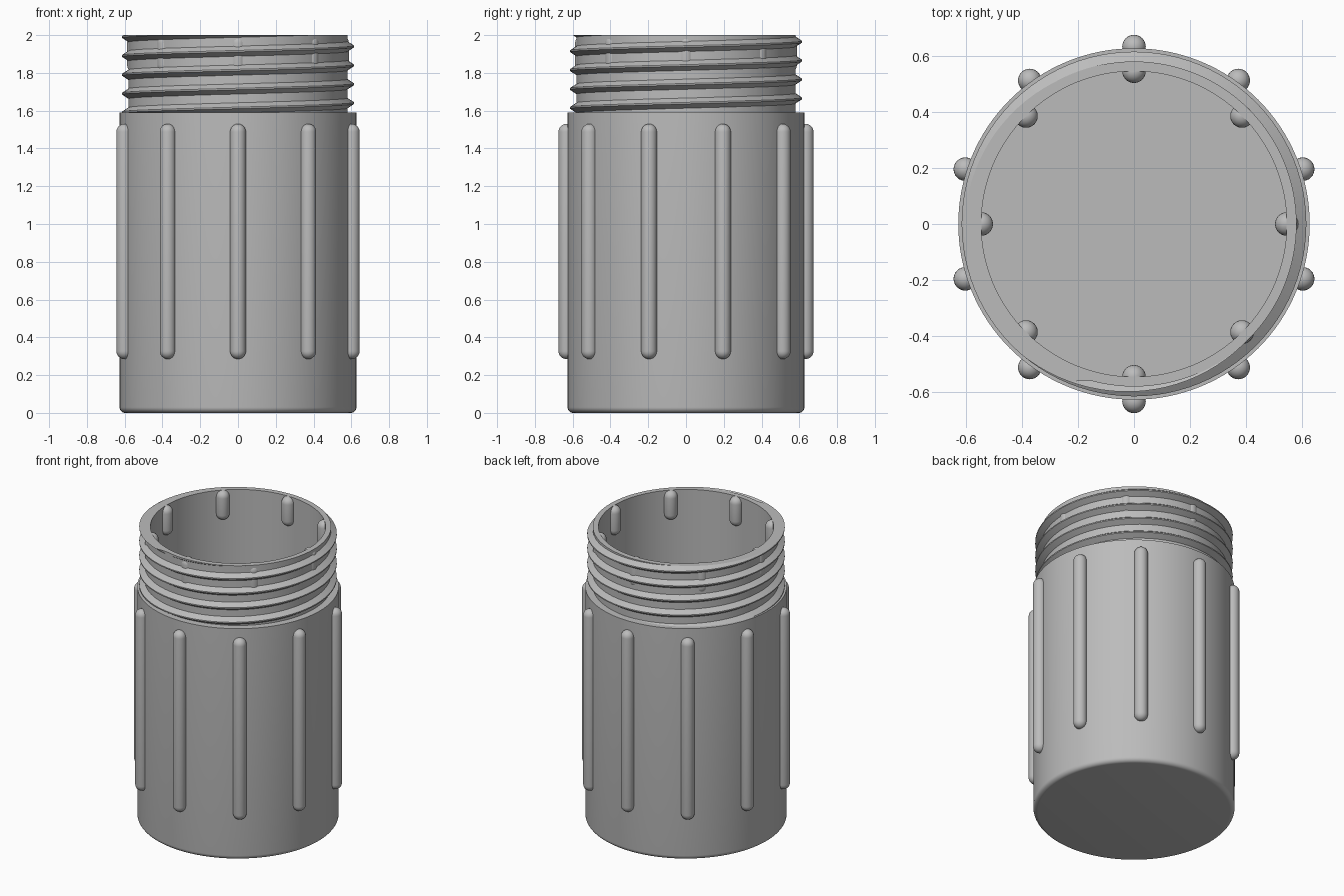
import bpy, bmesh, math
from mathutils import Vector

cube = bpy.data.objects.get("Cube")
if cube:
    bpy.data.objects.remove(cube, do_unlink=True)

grey = bpy.data.materials.new("plain_grey")
grey.use_nodes = True
colour = (0.5, 0.5, 0.5, 1)
grey.diffuse_color = colour
grey.node_tree.nodes["Principled BSDF"].inputs["Base Color"].default_value = colour


def finish(bm, name, angle=30):
    """Turn a bmesh into a smooth shaded object with sharp creases."""
    bmesh.ops.recalc_face_normals(bm, faces=bm.faces)
    mesh = bpy.data.meshes.new(name)
    bm.to_mesh(mesh)
    bm.free()
    mesh.materials.append(grey)
    obj = bpy.data.objects.new(name, mesh)
    bpy.context.collection.objects.link(obj)
    bpy.ops.object.select_all(action='DESELECT')
    obj.select_set(True)
    bpy.context.view_layer.objects.active = obj
    bpy.ops.object.shade_smooth_by_angle(angle=math.radians(angle))
    return obj


def lathe(name, profile, steps):
    """Revolve (radius, height) points around the z axis."""
    bm = bmesh.new()
    verts = [bm.verts.new((r, 0, z)) for r, z in profile]
    edges = [bm.edges.new(pair) for pair in zip(verts, verts[1:])]
    bmesh.ops.spin(bm, geom=verts + edges, cent=(0, 0, 0), axis=(0, 0, 1),
                   angle=math.tau, steps=steps)
    bmesh.ops.remove_doubles(bm, verts=bm.verts, dist=0.0001)
    return finish(bm, name)


def arc(r, z, radius, start, end, steps=6):
    """Points of a circular arc, angles in degrees."""
    angles = [math.radians(start + (end - start) * i / steps) for i in range(steps + 1)]
    return [(r + radius * math.cos(a), z + radius * math.sin(a)) for a in angles]


def capsule_ring(name, count, distance, radius, bottom, top):
    """Upright round-ended bars, spaced evenly from the front."""
    profile = (arc(0, bottom + radius, radius, -90, 0)
               + arc(0, top - radius, radius, 0, 90))
    first = lathe(name, profile, 24)
    for i in range(count):
        bar = first if i == 0 else first.copy()
        if i:
            bar.name = f"{name}_{i + 1}"
            bpy.context.collection.objects.link(bar)
        a = math.tau * i / count - math.pi / 2
        bar.location = (distance * math.cos(a), distance * math.sin(a), 0)


# Hollow container with rounded base edge, shoulder and open neck
OUTER, NECK, INNER = 0.627, 0.58, 0.545
lathe("container_body",
      [(0, 0)] + arc(OUTER - 0.03, 0.03, 0.03, -90, 0)
      + [(OUTER, 1.59), (NECK, 1.59), (NECK, 2), (INNER, 2), (INNER, 0.08), (0, 0.08)],
      128)

# Screw thread: a ridge swept up a helix and trimmed level with the rim
PITCH, STEPS = 0.1, 96
section = [(0.56, -0.04), (0.615, -0.004), (0.615, 0.004), (0.56, 0.04)]
bm = bmesh.new()
rings = []
for i in range(STEPS * 6 + 1):
    turn = i / STEPS
    a, z = math.tau * turn, 1.54 + PITCH * turn
    rings.append([bm.verts.new((r * math.cos(a), r * math.sin(a), z + h))
                  for r, h in section])
for low, high in zip(rings, rings[1:]):
    for j in range(4):
        k = (j + 1) % 4
        bm.faces.new((low[j], low[k], high[k], high[j]))
bm.faces.new(rings[0])
bm.faces.new(rings[-1])
cut = bmesh.ops.bisect_plane(bm, geom=bm.verts[:] + bm.edges[:] + bm.faces[:],
                             plane_co=(0, 0, 2), plane_no=(0, 0, 1), clear_outer=True)
rim = [e for e in cut["geom_cut"] if isinstance(e, bmesh.types.BMEdge)]
bmesh.ops.triangle_fill(bm, edges=rim, use_beauty=True, normal=Vector((0, 0, 1)))
finish(bm, "screw_thread")

# Grip ribs outside and short locating pins inside the mouth
capsule_ring("grip_rib", 10, 0.633, 0.042, 0.285, 1.53)
capsule_ring("inner_pin", 8, INNER, 0.042, 1.8, 2)
